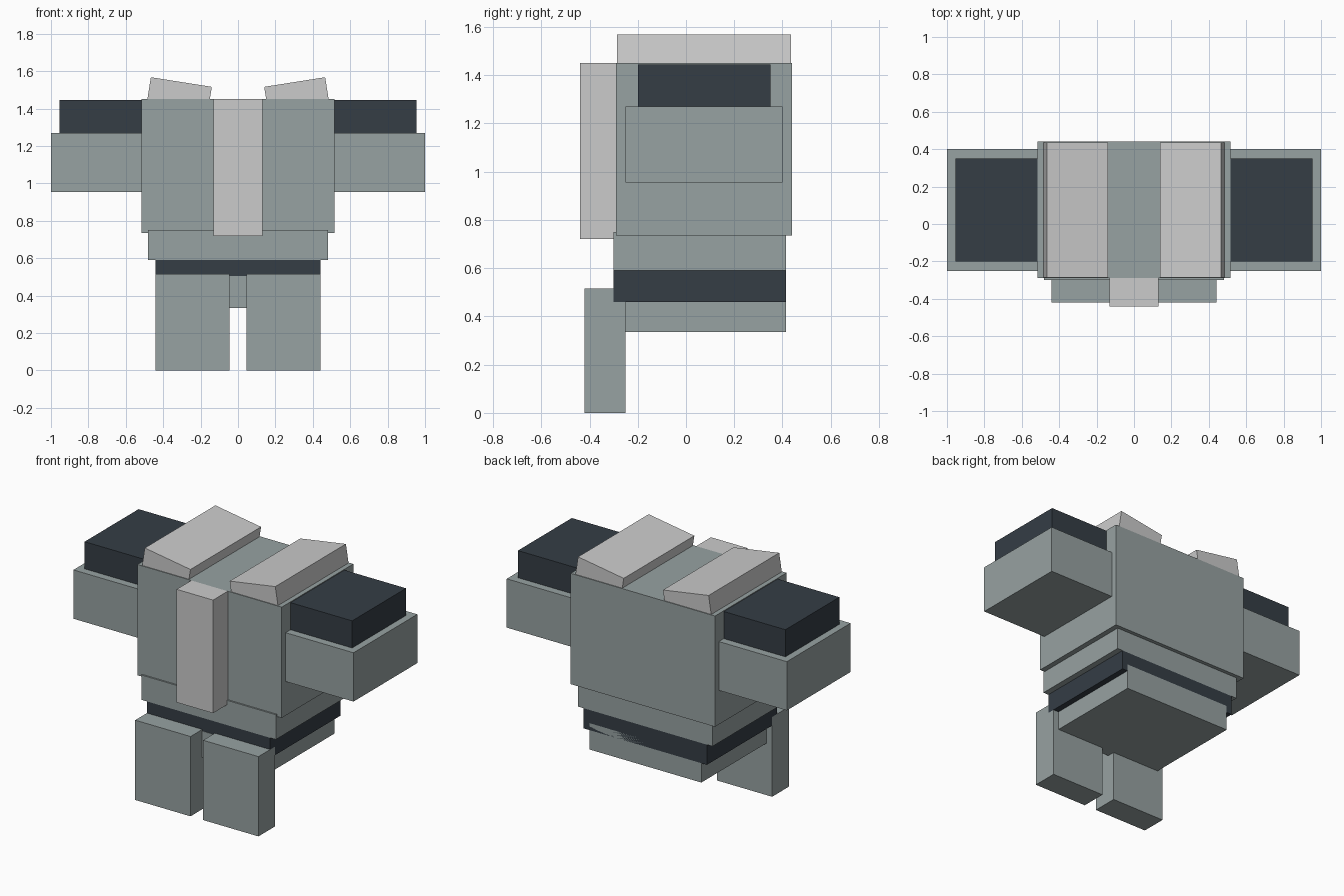
import bpy, bmesh
from math import radians, sin, cos
from mathutils import Matrix, Vector

if "Cube" in bpy.data.objects:
    bpy.data.objects.remove(bpy.data.objects["Cube"])


def material(name, rgb):
    m = bpy.data.materials.new(name)
    m.diffuse_color = (*rgb, 1)
    m.use_nodes = True
    m.node_tree.nodes["Principled BSDF"].inputs["Base Color"].default_value = m.diffuse_color
    return m


BODY = material("body_grey", (0.31, 0.36, 0.36))
LIGHT = material("light_grey", (0.54, 0.57, 0.55))
DARK = material("dark_slate", (0.035, 0.047, 0.06))


def box(name, x, y, z, mat, tilt=0.0):
    """Box from (min, max) ranges, optionally tilted about y around its centre."""
    size = Vector((x[1] - x[0], y[1] - y[0], z[1] - z[0]))
    centre = Vector((sum(x), sum(y), sum(z))) / 2
    mesh = bpy.data.meshes.new(name)
    bm = bmesh.new()
    bmesh.ops.create_cube(bm, size=1, matrix=Matrix.Translation(centre)
                          @ Matrix.Rotation(tilt, 4, 'Y') @ Matrix.Diagonal((*size, 1)))
    bm.to_mesh(mesh)
    bm.free()
    mesh.materials.append(mat)
    obj = bpy.data.objects.new(name, mesh)
    bpy.context.collection.objects.link(obj)
    return obj


def pair(*args, **kw):
    """Box mirrored across x = 0."""
    box(*args, **kw).modifiers.new("Mirror", 'MIRROR')


# Central body
box("torso", (-0.515, 0.515), (-0.29, 0.44), (0.735, 1.45), BODY)
box("chest_strip", (-0.13, 0.13), (-0.44, -0.29), (0.72, 1.45), LIGHT)
box("waist", (-0.48, 0.48), (-0.30, 0.415), (0.59, 0.75), BODY)
box("belt", (-0.44, 0.44), (-0.30, 0.415), (0.46, 0.59), DARK)
box("hips", (-0.40, 0.40), (-0.302, 0.415), (0.335, 0.505), BODY)

# Arms, shoulder pads and legs
pair("arm", (0.51, 1.0), (-0.25, 0.40), (0.955, 1.27), BODY)
pair("shoulder_pad", (0.51, 0.955), (-0.20, 0.35), (1.27, 1.445), DARK)
pair("leg", (0.045, 0.44), (-0.42, -0.25), (0.0, 0.515), BODY)

# Collar slabs, rising outwards and sunk slightly into the torso
w, h, a = 0.33, 0.13, radians(9)
cx = 0.303 + sin(a) * h / 2
cz = 1.542 - cos(a) * h / 2
pair("collar_slab", (cx - w / 2, cx + w / 2), (-0.285, 0.435),
     (cz - h / 2, cz + h / 2), LIGHT, tilt=-a)
